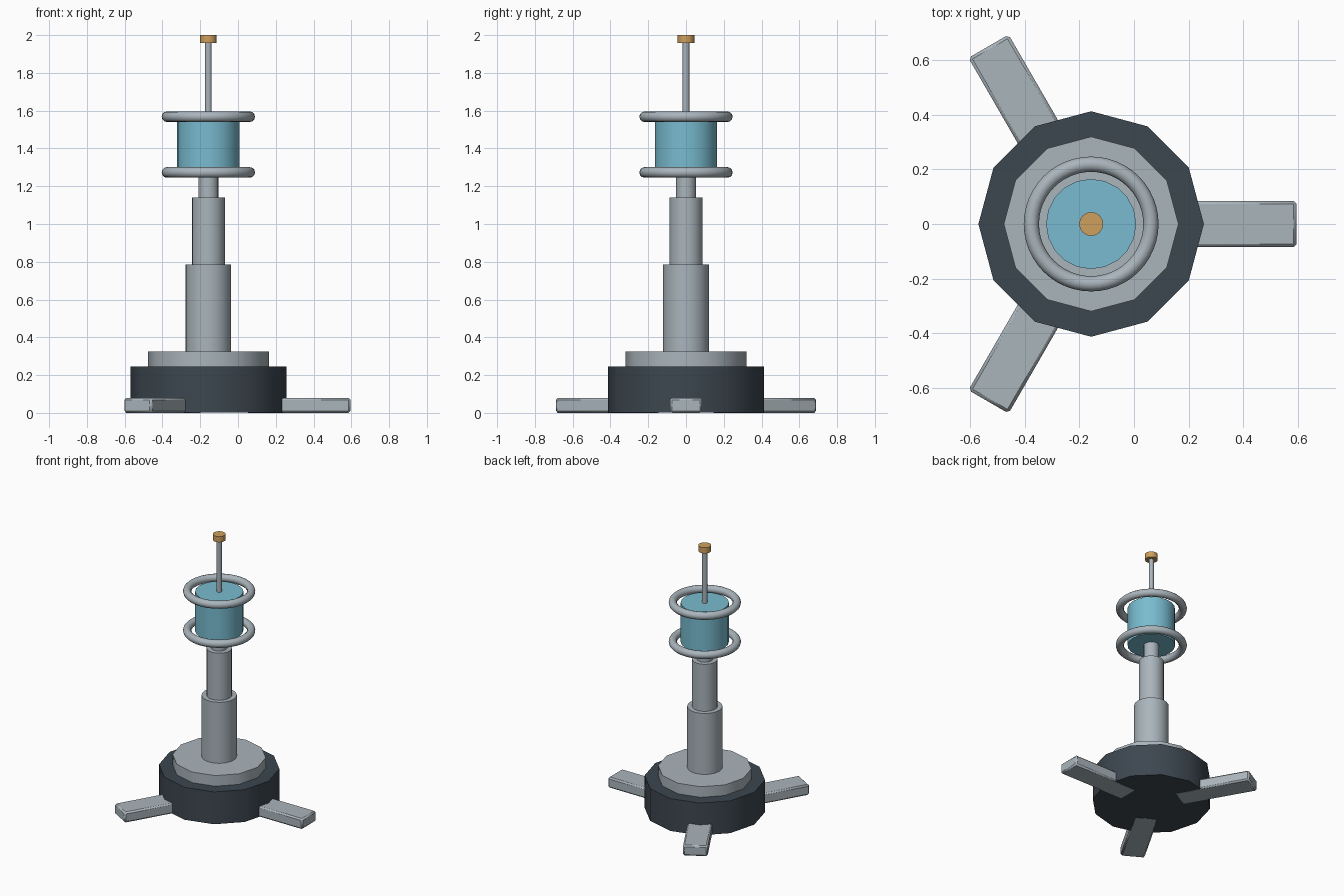
import bpy, math
from mathutils import Matrix

if "Cube" in bpy.data.objects:
    bpy.data.objects.remove(bpy.data.objects["Cube"])

AXIS_X = -0.157  # the mast stands off centre so that the three legs fit the frame


def material(name, rgb):
    m = bpy.data.materials.new(name)
    m.diffuse_color = (*rgb, 1)
    m.use_nodes = True
    m.node_tree.nodes["Principled BSDF"].inputs["Base Color"].default_value = m.diffuse_color
    return m


DARK = material("dark slate", (0.046, 0.063, 0.08))
GREY = material("light grey", (0.40, 0.46, 0.50))
BLUE = material("sky blue", (0.19, 0.50, 0.63))
GOLD = material("amber", (0.62, 0.35, 0.11))


def finish(name, mat, angle=40):
    ob = bpy.context.object
    ob.name = name
    ob.data.materials.append(mat)
    bpy.ops.object.shade_smooth_by_angle(angle=math.radians(angle))
    return ob


def drum(name, radius, z0, z1, sides, mat):
    bpy.ops.mesh.primitive_cylinder_add(vertices=sides, radius=radius, depth=z1 - z0,
                                        location=(AXIS_X, 0, (z0 + z1) / 2))
    return finish(name, mat)


# Twelve-sided base and plinth
drum("base", 0.413, 0.001, 0.245, 12, DARK)
drum("plinth", 0.32, 0.24, 0.325, 12, GREY)

# Telescoping mast
drum("lower_mast", 0.121, 0.32, 0.785, 20, GREY)
drum("middle_mast", 0.087, 0.78, 1.14, 20, GREY)
drum("upper_mast", 0.053, 1.135, 1.28, 20, GREY)

# Sensor drum, antenna and tip
drum("sensor_drum", 0.165, 1.27, 1.567, 20, BLUE)
drum("antenna", 0.018, 1.56, 1.96, 12, GREY)
drum("antenna_tip", 0.044, 1.957, 2.0, 16, GOLD)

# Guard rings around the drum
for name, z in (("lower_ring", 1.273), ("upper_ring", 1.568)):
    bpy.ops.mesh.primitive_torus_add(major_radius=0.219, minor_radius=0.028,
                                     major_segments=48, minor_segments=12,
                                     location=(AXIS_X, 0, z))
    finish(name, GREY, 60)

# Three chamfered legs
INNER, OUTER, WIDTH, HEIGHT = 0.2, 0.752, 0.17, 0.08
for i in range(3):
    bpy.ops.mesh.primitive_cube_add(size=1)
    leg = finish(f"leg_{i + 1}", GREY, 30)
    leg.data.transform(Matrix.Translation(((INNER + OUTER) / 2, 0, HEIGHT / 2))
                       @ Matrix.Diagonal((OUTER - INNER, WIDTH, HEIGHT, 1)))
    leg.location = (AXIS_X, 0, 0)
    leg.rotation_euler.z = i * math.tau / 3
    bevel = leg.modifiers.new("chamfer", 'BEVEL')
    bevel.width = 0.011
    bevel.segments = 1
